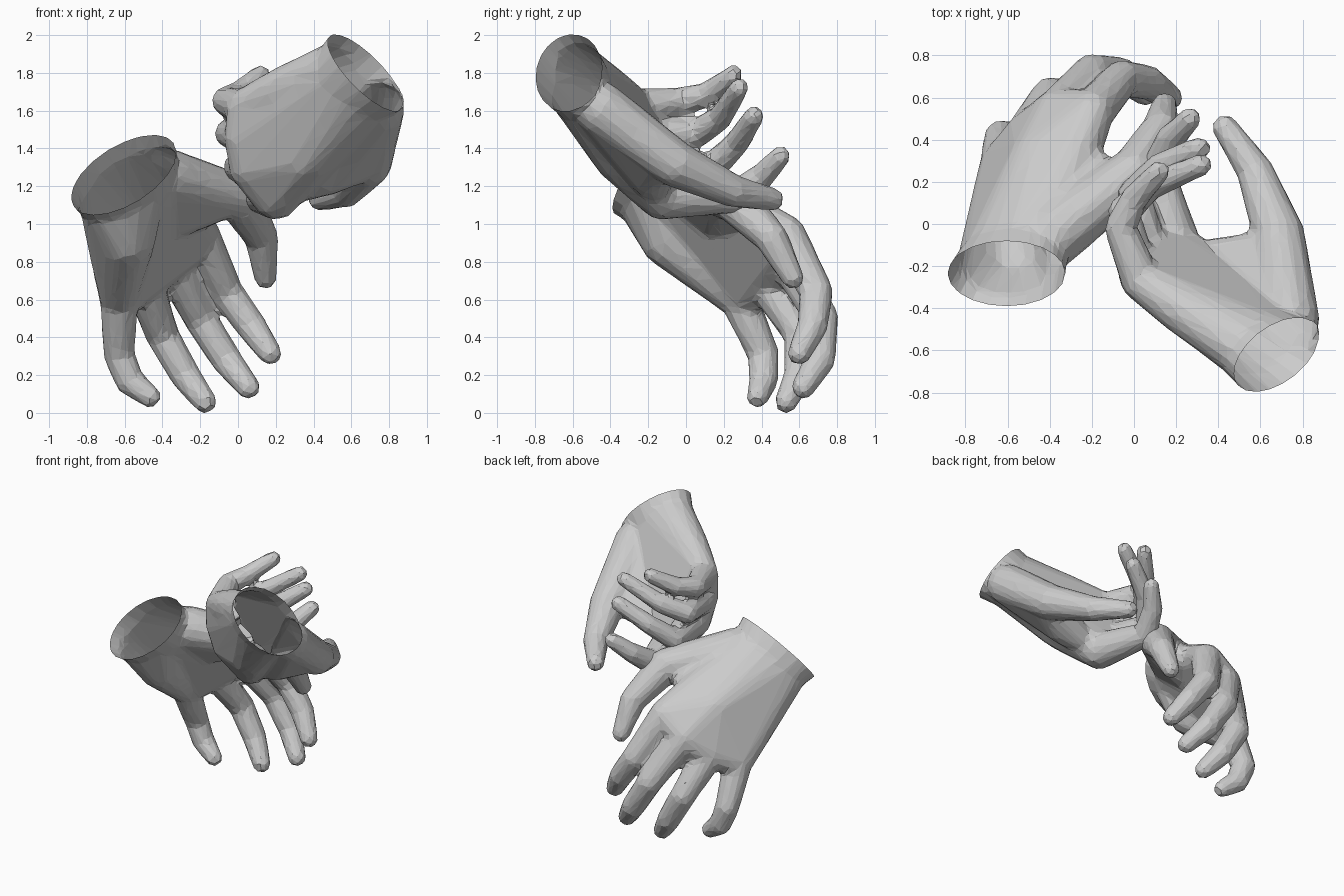
import bpy, bmesh, math
from mathutils import Vector

if "Cube" in bpy.data.objects:
    bpy.data.objects.remove(bpy.data.objects["Cube"])

# Even directions on a unit sphere, used for every joint ball
N = 60
DIRS = []
for i in range(N):
    h = 1 - 2 * (i + 0.5) / N
    a = i * math.pi * (3 - math.sqrt(5))
    s = math.sqrt(1 - h * h)
    DIRS.append(Vector((s * math.cos(a), s * math.sin(a), h)))


def ball(x, y, z, r):
    return [Vector((x, y, z)) + d * r * 1.03 for d in DIRS]


def hull(target, *point_sets):
    """Add the convex hull of the points to the target mesh."""
    bm = bmesh.new()
    for pts in point_sets:
        for p in pts:
            bm.verts.new(p)
    bmesh.ops.convex_hull(bm, input=bm.verts[:])
    bmesh.ops.delete(bm, geom=[v for v in bm.verts if not v.link_faces], context='VERTS')
    bmesh.ops.recalc_face_normals(bm, faces=bm.faces[:])
    me = bpy.data.meshes.new("part")
    bm.to_mesh(me)
    bm.free()
    target.from_mesh(me)
    bpy.data.meshes.remove(me)


def chain(target, joints):
    for a, b in zip(joints, joints[1:]):
        hull(target, ball(*a), ball(*b))


def hand(name, center, major, minor, fingers, thumb, web, bulges, heel):
    c, a, b = Vector(center), Vector(major), Vector(minor)
    mid = Vector(fingers[1][0][:3])
    n = a.cross(b).normalized()
    if n.dot(mid - c) < 0:
        n = -n

    def ring(offset, scale):
        return [c + n * offset + (a * math.cos(t) + b * math.sin(t)) * scale
                for t in (2 * math.pi * k / 20 for k in range(20))]

    bm = bmesh.new()
    # wrist stub and palm
    hull(bm, ring(-0.08, 1.06), ring(0.14, 0.9))
    hull(bm, ring(0.1, 0.91), *[ball(*f[0]) for f in fingers], *[ball(*p) for p in bulges])
    # heel of the hand, on the little finger side
    hull(bm, ring(0.02, 0.9), ball(*heel), ball(*fingers[3][0]))
    # fingers, thumb and the web between thumb and palm
    for f in fingers:
        chain(bm, f)
    chain(bm, thumb)
    hull(bm, ball(*thumb[0]), *[ball(*p) for p in web])

    me = bpy.data.meshes.new(name)
    bm.to_mesh(me)
    bm.free()
    ob = bpy.data.objects.new(name, me)
    bpy.context.collection.objects.link(ob)

    # fuse into one skin, soften the joins, then reduce to facets
    m = ob.modifiers.new("fuse", 'REMESH')
    m.mode = 'VOXEL'
    m.voxel_size = 0.018
    m = ob.modifiers.new("soften", 'SMOOTH')
    m.factor = 0.5
    m.iterations = 7
    m = ob.modifiers.new("facets", 'DECIMATE')
    m.ratio = 0.06
    dg = bpy.context.evaluated_depsgraph_get()
    new = bpy.data.meshes.new_from_object(ob.evaluated_get(dg))
    ob.modifiers.clear()
    ob.data = new
    new.name = name

    # cut the wrist open
    bm = bmesh.new()
    bm.from_mesh(new)
    bmesh.ops.bisect_plane(bm, geom=bm.verts[:] + bm.edges[:] + bm.faces[:],
                           plane_co=c, plane_no=-n, clear_outer=True)
    for f in bm.faces:
        f.smooth = False
    bm.to_mesh(new)
    bm.free()
    return ob


def finger(points, radii):
    return [(*p, r) for p, r in zip(points, radii)]


# Lower hand: hanging, back of the hand up
RA = (0.105, 0.087, 0.08, 0.062)
hand("lower_hand", (-0.605, -0.235, 1.26), (0.28, 0, 0.12), (0.0, 0.155, 0.175),
     [finger([(-.2, .53, .94), (-.06, .69, .64), (.07, .67, .46), (.17, .6, .315)], RA),
      finger([(-.36, .54, .81), (-.2, .72, .5), (-.06, .71, .28), (.055, .62, .135)], RA),
      finger([(-.5, .43, .69), (-.4, .61, .41), (-.28, .6, .2), (-.175, .53, .06)], RA),
      finger([(-.63, .28, .6), (-.63, .41, .31), (-.575, .41, .17), (-.465, .38, .085)],
             (.1, .082, .076, .058))],
     finger([(-.38, -.05, 1.25), (0, .24, 1.14), (.125, .45, .93), (.145, .565, .715)],
            (.15, .12, .088, .06)),
     [(-.1, .18, 1.12, .1), (-.26, .33, 1.03, .08), (-.4, .16, 1.0, .1)],
     [(-.45, .3, .98, .14)],
     (-.59, -.09, .92, .15))

# Upper hand: palm up and back, fingers curled toward the thumb
RB = (0.095, 0.074, 0.064, 0.052)
hand("upper_hand", (.675, -.62, 1.8), (.2, .11, -.145), (-.03, .138, .145),
     [finger([(.2, -.13, 1.15), (.11, .25, 1.14), (.17, .4, 1.25), (.265, .5, 1.36)],
             (.125, .082, .068, .054)),
      finger([(.07, -.2, 1.3), (.0, .14, 1.3), (.12, .27, 1.43), (.31, .36, 1.57)],
             (.115, .077, .066, .054)),
      finger([(.025, -.25, 1.46), (-.05, .06, 1.48), (.08, .18, 1.56), (.32, .28, 1.72)], RB),
      finger([(.035, -.27, 1.62), (-.065, -.02, 1.65), (.0, .12, 1.69), (.12, .25, 1.79)], RB)],
     finger([(.74, -.45, 1.61), (.69, -.06, 1.32), (.575, .25, 1.175), (.43, .46, 1.13)],
            (.14, .122, .086, .06)),
     [(.64, -.14, 1.33, .11), (.47, -.2, 1.25, .1), (.3, -.17, 1.2, .09)],
     [(.36, -.33, 1.37, .16)],
     (.24, -.41, 1.71, .12))
